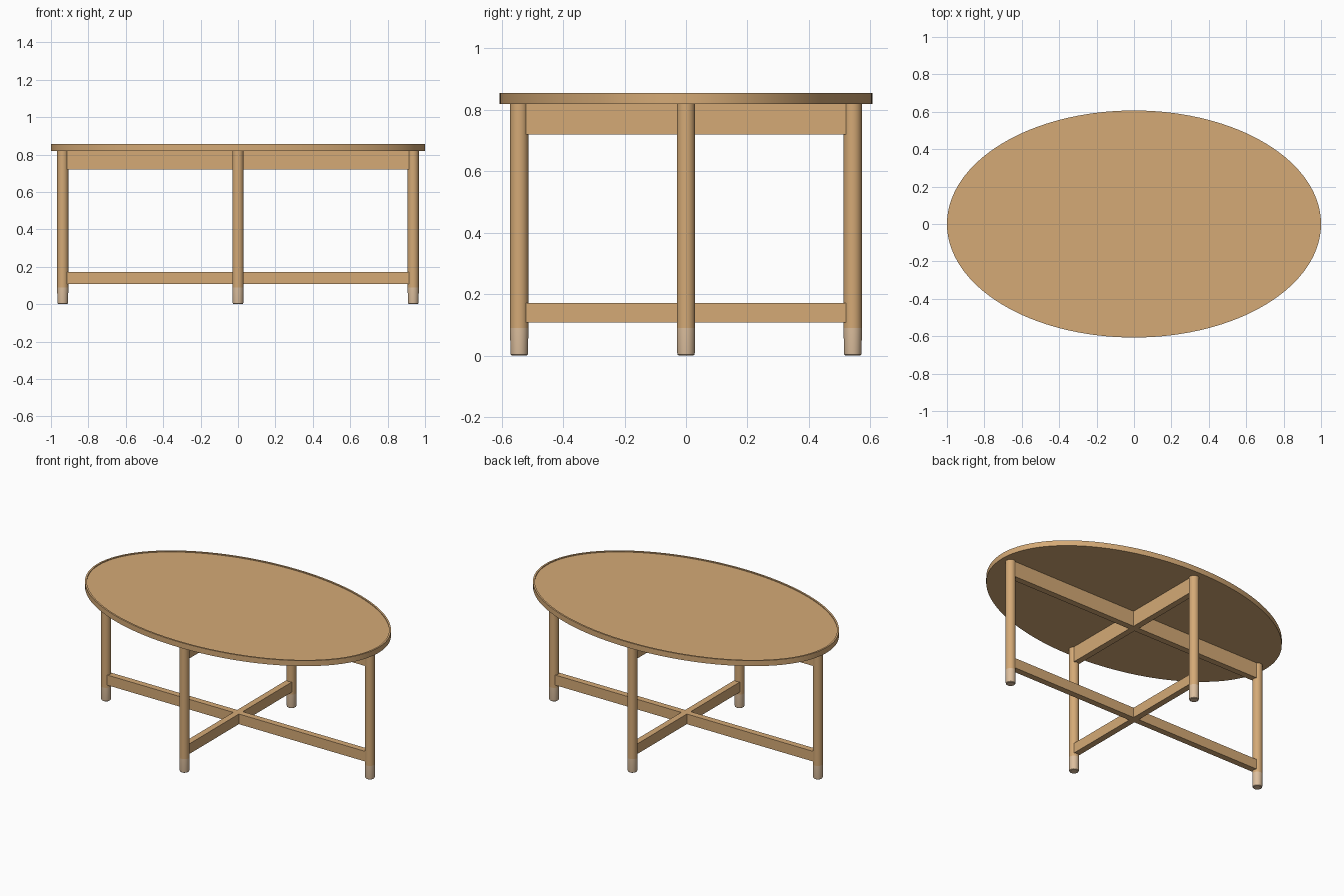
import bpy, bmesh, math

if "Cube" in bpy.data.objects:
    bpy.data.objects.remove(bpy.data.objects["Cube"])


def material(name, rgb):
    m = bpy.data.materials.new(name)
    m.diffuse_color = (*rgb, 1)
    m.use_nodes = True
    m.node_tree.nodes["Principled BSDF"].inputs["Base Color"].default_value = m.diffuse_color
    return m


WOOD = material("warm_wood", (0.66, 0.40, 0.182))
TIP = material("pale_foot", (0.72, 0.52, 0.34))


def finish(name, bm, mat, smooth=True):
    bmesh.ops.recalc_face_normals(bm, faces=bm.faces)
    me = bpy.data.meshes.new(name)
    bm.to_mesh(me)
    bm.free()
    me.materials.append(mat)
    ob = bpy.data.objects.new(name, me)
    bpy.context.collection.objects.link(ob)
    if smooth:
        bpy.context.view_layer.objects.active = ob
        ob.select_set(True)
        bpy.ops.object.shade_smooth_by_angle(angle=math.radians(35))
        ob.select_set(False)
    return ob


def stack(name, rings, mat, segs, loc=(0, 0)):
    """Closed solid from elliptical rings (rx, ry, z)."""
    bm = bmesh.new()
    loops = []
    for rx, ry, z in rings:
        loops.append([bm.verts.new((loc[0] + rx * math.cos(2 * math.pi * i / segs),
                                    loc[1] + ry * math.sin(2 * math.pi * i / segs), z))
                      for i in range(segs)])
    for a, b in zip(loops, loops[1:]):
        for i in range(segs):
            j = (i + 1) % segs
            bm.faces.new((a[i], a[j], b[j], b[i]))
    bm.faces.new(loops[0][::-1])
    bm.faces.new(loops[-1])
    return finish(name, bm, mat)


def rail(name, x0, x1, y0, y1, z0, z1):
    bm = bmesh.new()
    bmesh.ops.create_cube(bm, size=1)
    for v in bm.verts:
        v.co = (x1 if v.co.x > 0 else x0, y1 if v.co.y > 0 else y0, z1 if v.co.z > 0 else z0)
    return finish(name, bm, WOOD, smooth=False)


# Oval top with a thin raised lip around a shallow recess
A, B = 1.0, 0.607
stack("oval_top", [(A, B, 0.82), (A, B, 0.855), (A - 0.011, B - 0.011, 0.855),
                   (A - 0.011, B - 0.011, 0.85)], WOOD, 128)

# Four round legs with pale feet
LX, LY, R = 0.937, 0.543, 0.03
for side, x, y in (("right", LX, 0), ("left", -LX, 0), ("front", 0, -LY), ("back", 0, LY)):
    stack(side + "_leg", [(R, R, 0.09), (R, R, 0.82)], WOOD, 32, (x, y))
    f = 0.0285
    stack(side + "_foot", [(f - 0.005, f - 0.005, 0), (f - 0.001, f - 0.001, 0.003),
                           (f, f, 0.008), (R, R, 0.09)], TIP, 32, (x, y))

# Crossed rails under the top and near the floor
T = 0.02
for level, z0, z1 in (("upper", 0.72, 0.82), ("lower", 0.107, 0.172)):
    rail(level + "_long_rail", -LX, LX, -T, T, z0, z1)
    rail(level + "_front_rail", -T, T, -LY, -T, z0, z1)
    rail(level + "_back_rail", -T, T, T, LY, z0, z1)
